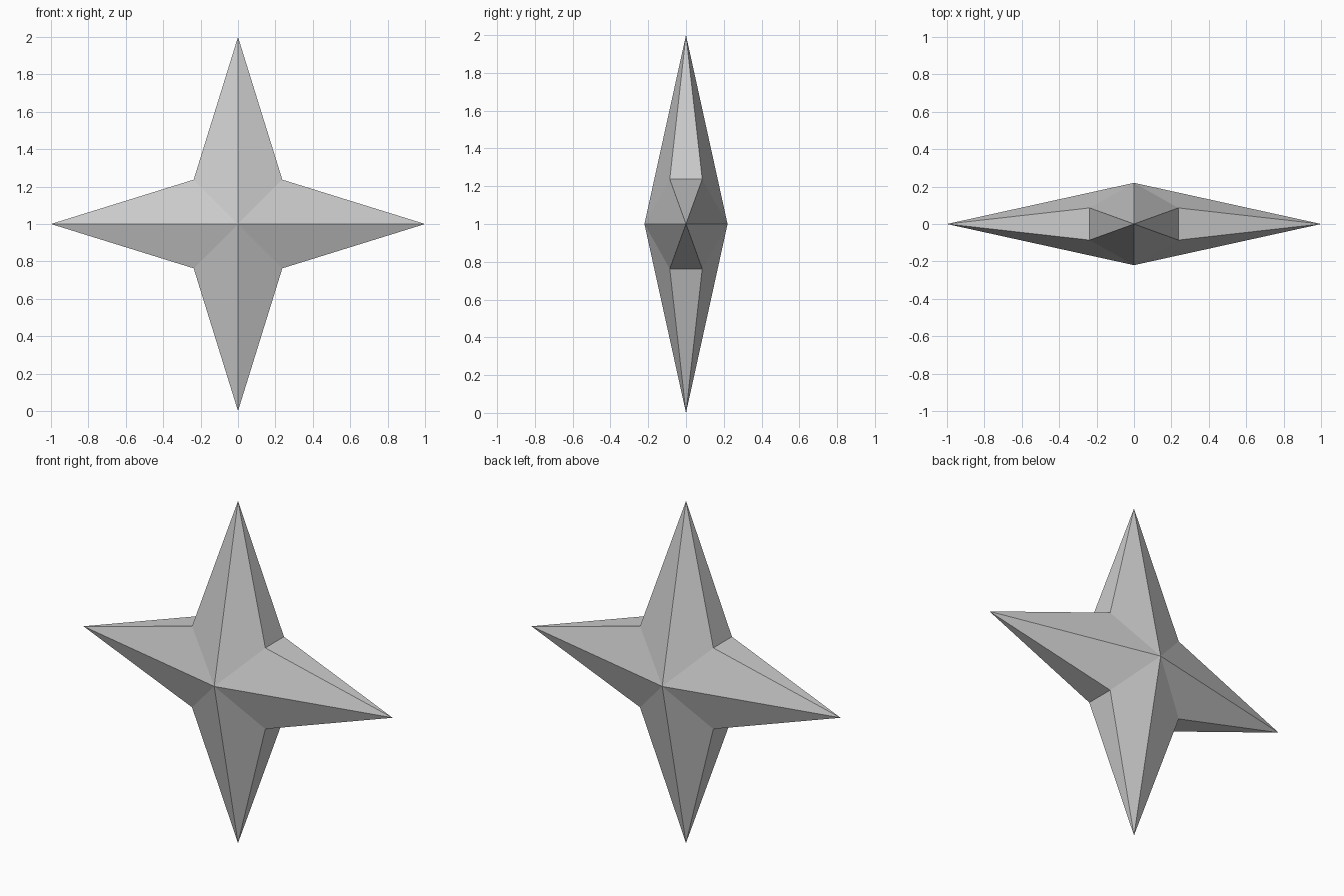
import bpy, bmesh
from math import sin, cos, pi

cube = bpy.data.objects.get("Cube")
if cube:
    bpy.data.objects.remove(cube, do_unlink=True)

TIP, NOTCH = 1.0, 0.237 * 2 ** 0.5   # radii of the points and of the inner corners
APEX, HALF_EDGE = 0.22, 0.086        # half depth at the centre and at the inner corners

grey = bpy.data.materials.new("light_grey")
grey.use_nodes = True
colour = (0.6, 0.6, 0.6, 1)
grey.diffuse_color = colour
grey.node_tree.nodes["Principled BSDF"].inputs["Base Color"].default_value = colour

bm = bmesh.new()


def ring_point(radius, angle, y):
    return bm.verts.new((radius * cos(angle), y, 1 + radius * sin(angle)))


# Sharp tips, paired inner corners and the two central peaks
tips = [ring_point(TIP, i * pi / 2, 0) for i in range(4)]
notches = {s: [ring_point(NOTCH, (i + 0.5) * pi / 2, s * HALF_EDGE) for i in range(4)]
           for s in (-1, 1)}
peaks = {s: ring_point(0, 0, s * APEX) for s in (-1, 1)}

# Each arm: two sloping facets per face and a narrow facet on each flank
for i, tip in enumerate(tips):
    for n in (i, i - 1):
        for s in (-1, 1):
            bm.faces.new((peaks[s], tip, notches[s][n]))
        bm.faces.new((tip, notches[-1][n], notches[1][n]))

bmesh.ops.recalc_face_normals(bm, faces=bm.faces)
mesh = bpy.data.meshes.new("four_point_star")
bm.to_mesh(mesh)
bm.free()
mesh.materials.append(grey)
star = bpy.data.objects.new("four_point_star", mesh)
bpy.context.collection.objects.link(star)
